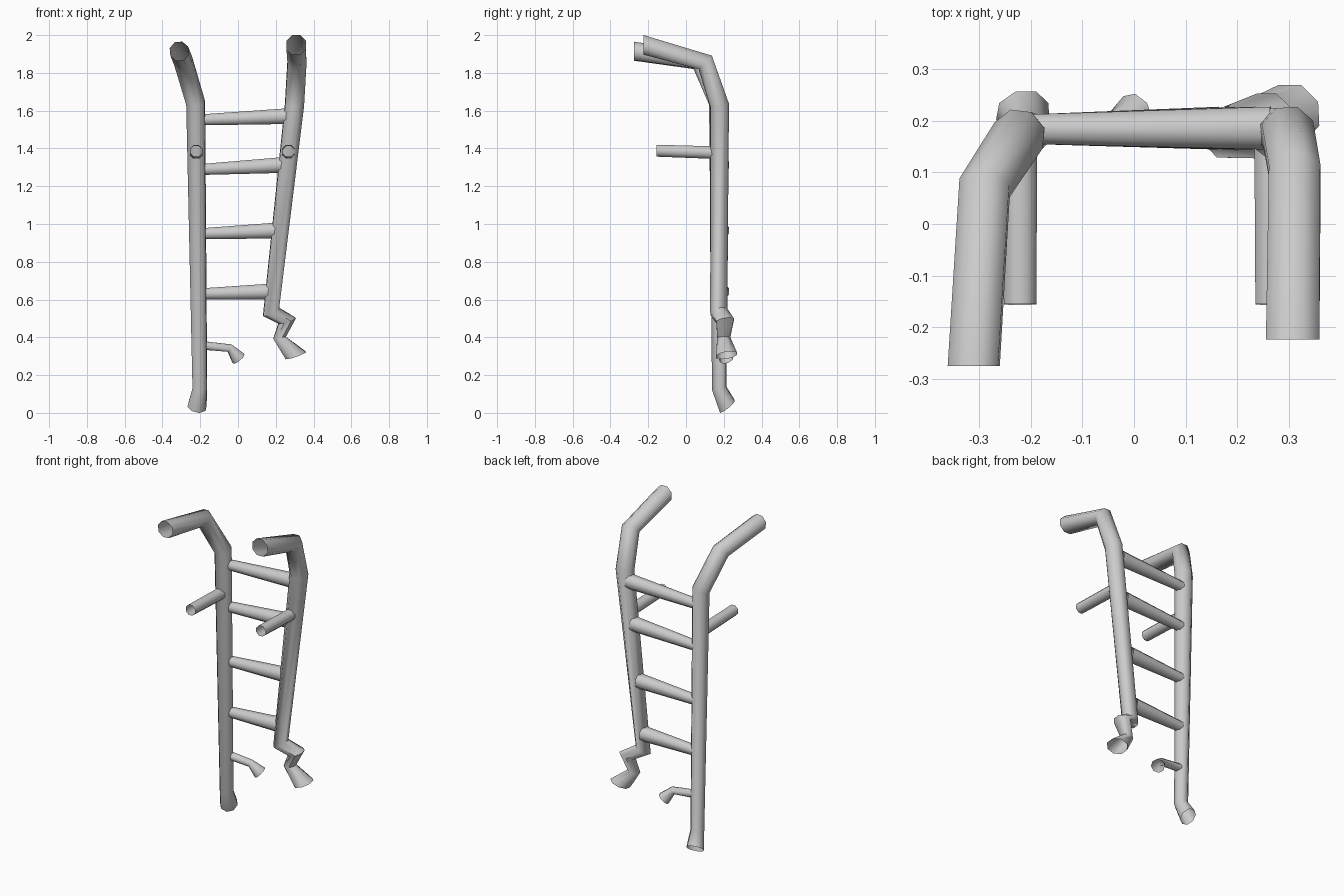
import bpy
import bmesh
import math
from mathutils import Vector

if "Cube" in bpy.data.objects:
    bpy.data.objects.remove(bpy.data.objects["Cube"])

SIDES = 8


def tube(name, path, start_n=None, end_n=None):
    """Open 8-sided tube through (x, y, z, radius) points, rings set on the bend bisectors."""
    pts = [Vector(p[:3]) for p in path]
    dirs = [(b - a).normalized() for a, b in zip(pts, pts[1:])]
    normals = [dirs[0]] + [(a + b).normalized() for a, b in zip(dirs, dirs[1:])] + [dirs[-1]]
    if start_n:
        normals[0] = Vector(start_n).normalized()
    if end_n:
        normals[-1] = Vector(end_n).normalized()

    n = normals[0]
    side = n.cross(Vector((0, 1, 0)) if abs(n.y) < 0.8 else Vector((0, 0, 1))).normalized()
    bm = bmesh.new()
    rings = []
    prev = n
    for p, n, spec in zip(pts, normals, path):
        # carry the ring frame along the path without twist
        side = prev.rotation_difference(n) @ side
        up = n.cross(side)
        ring = []
        for k in range(SIDES):
            a = 2 * math.pi * (k + 0.5) / SIDES
            ring.append(bm.verts.new(p + (side * math.cos(a) + up * math.sin(a)) * spec[3]))
        rings.append(ring)
        prev = n
    for r0, r1 in zip(rings, rings[1:]):
        for k in range(SIDES):
            j = (k + 1) % SIDES
            bm.faces.new((r0[k], r0[j], r1[j], r1[k]))
    mesh = bpy.data.meshes.new(name)
    bm.to_mesh(mesh)
    bm.free()
    ob = bpy.data.objects.new(name, mesh)
    bpy.context.collection.objects.link(ob)
    bpy.ops.object.select_all(action='DESELECT')
    ob.select_set(True)
    bpy.context.view_layer.objects.active = ob
    bpy.ops.object.shade_smooth_by_angle(angle=math.radians(50))
    return ob


# Long left rail: flared foot, straight run, bent handle on top
tube("left_rail", [
    (-0.217, 0.219, 0.034, 0.053),
    (-0.202, 0.176, 0.13, 0.041),
    (-0.224, 0.172, 1.64, 0.053),
    (-0.290, 0.070, 1.862, 0.053),
    (-0.311, -0.276, 1.915, 0.053),
], start_n=(0.02, -0.065, 0.08), end_n=(0, -1, 0))

# Shorter right rail: crumpled, broken lower end and bent handle on top
tube("right_rail", [
    (0.305, 0.214, 0.305, 0.061),
    (0.220, 0.200, 0.398, 0.037),
    (0.260, 0.207, 0.488, 0.051),
    (0.175, 0.174, 0.535, 0.050),
    (0.299, 0.177, 1.63, 0.054),
    (0.312, 0.102, 1.855, 0.054),
    (0.308, -0.224, 1.948, 0.056),
], start_n=(-0.2, -0.1, 0.6), end_n=(0, -1, 0))

# Rungs, thicker toward the right rail
rungs = [(1.551, 0.265, 1.571), (1.288, 0.235, 1.312), (0.948, 0.195, 0.965), (0.63, 0.165, 0.642)]
for i, (z_left, x_right, z_right) in enumerate(rungs):
    tube(f"rung_{i + 1}", [
        (-0.205, 0.184, z_left, 0.031),
        (x_right, 0.186, z_right, 0.045),
    ])

# Snapped lowest rung
tube("broken_rung", [
    (-0.205, 0.184, 0.359, 0.025),
    (-0.044, 0.190, 0.343, 0.023),
    (0.003, 0.215, 0.288, 0.041),
])

# Wall pegs pointing forward
for name, x in (("left_peg", -0.221), ("right_peg", 0.267)):
    tube(name, [(x, 0.15, 1.378, 0.036), (x, -0.156, 1.388, 0.034)])
